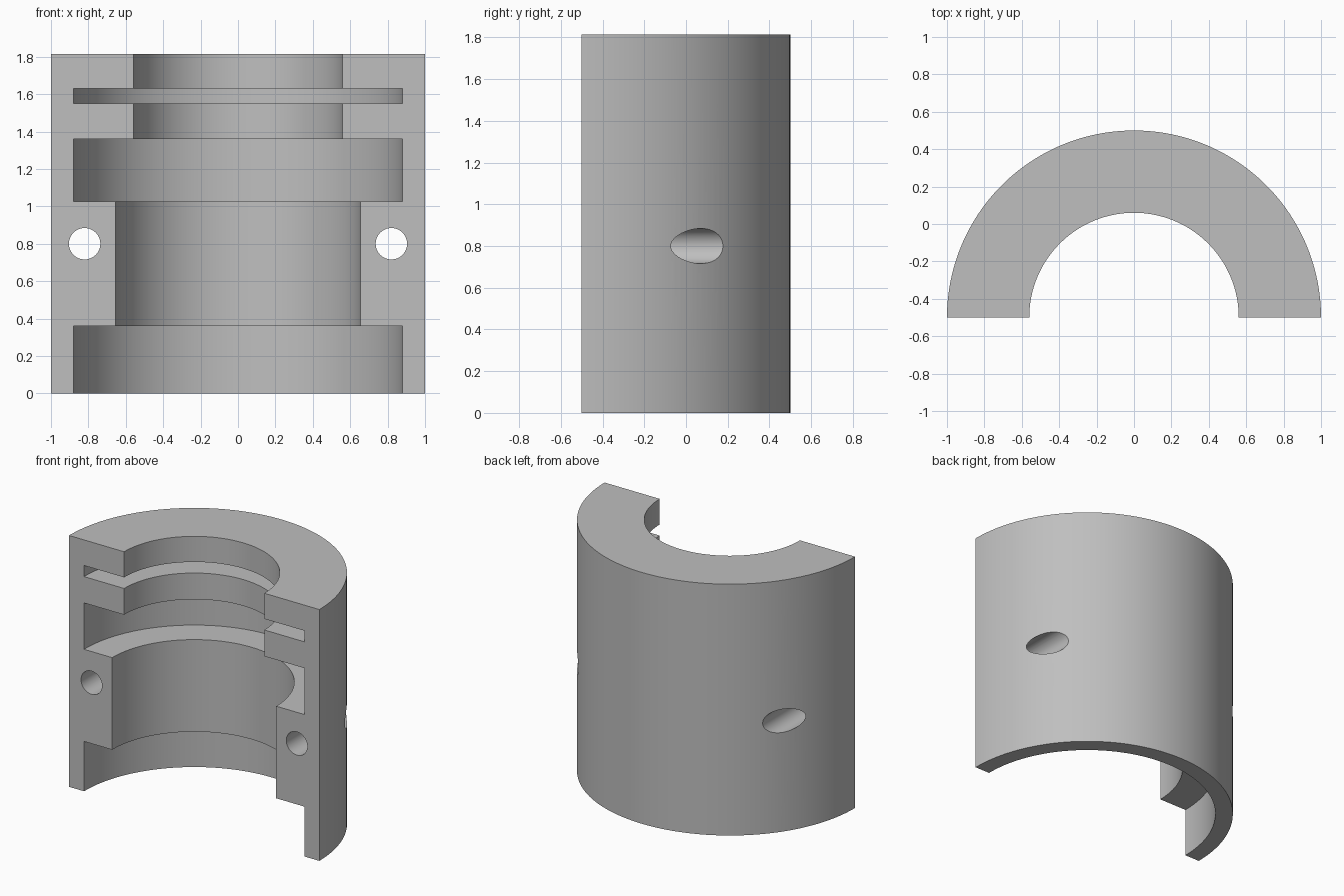
import bpy
import bmesh
from math import pi, sin, cos

cube = bpy.data.objects.get("Cube")
if cube:
    bpy.data.objects.remove(cube, do_unlink=True)

AXIS_Y = -0.5
HEIGHT = 1.815
SEGMENTS = 96

grey = bpy.data.materials.new("plain grey")
grey.use_nodes = True
colour = (0.52, 0.52, 0.52, 1)
grey.diffuse_color = colour
grey.node_tree.nodes["Principled BSDF"].inputs["Base Color"].default_value = colour


def add_object(name, bm):
    bmesh.ops.recalc_face_normals(bm, faces=bm.faces)
    mesh = bpy.data.meshes.new(name)
    bm.to_mesh(mesh)
    bm.free()
    mesh.materials.append(grey)
    obj = bpy.data.objects.new(name, mesh)
    bpy.context.collection.objects.link(obj)
    return obj


# Stepped bore: inner radius and top height of each band, from the bottom up
bands = [(0.88, 0.36), (0.655, 1.025), (0.88, 1.36),
         (0.56, 1.55), (0.88, 1.63), (0.56, HEIGHT)]
profile = [(1, HEIGHT), (1, 0)]
bottom = 0
for radius, top in bands:
    profile += [(radius, bottom), (radius, top)]
    bottom = top

# Half sleeve: sweep the profile through half a turn and cap both ends
bm = bmesh.new()
rings = []
for i in range(SEGMENTS + 1):
    a = pi * i / SEGMENTS
    rings.append([bm.verts.new((r * cos(a), AXIS_Y + r * sin(a), z)) for r, z in profile])
for ring, following in zip(rings, rings[1:]):
    for j in range(len(profile)):
        bm.faces.new((ring[j - 1], ring[j], following[j], following[j - 1]))
bm.faces.new(rings[0])
bm.faces.new(rings[-1])
sleeve = add_object("half_sleeve", bm)

# Bolt holes: drilled front to back through both side walls
for side, x in (("left", 0.82), ("right", -0.82)):
    bpy.ops.mesh.primitive_cylinder_add(vertices=48, radius=0.084, depth=2,
                                        location=(x, 0, 0.8), rotation=(pi / 2, 0, 0))
    cutter = bpy.context.object
    cutter.name = side + "_bolt_hole_cutter"
    cutter.hide_render = True
    cutter.data.materials.append(grey)
    cut = sleeve.modifiers.new(side + "_bolt_hole", "BOOLEAN")
    cut.operation = "DIFFERENCE"
    cut.solver = "EXACT"
    cut.object = cutter
    bpy.context.view_layer.objects.active = sleeve
    bpy.ops.object.modifier_apply(modifier=cut.name)
    bpy.data.objects.remove(cutter, do_unlink=True)

# Smooth the curved walls, keeping the machined edges sharp
bpy.ops.object.select_all(action="DESELECT")
sleeve.select_set(True)
bpy.context.view_layer.objects.active = sleeve
bpy.ops.object.shade_smooth_by_angle()
